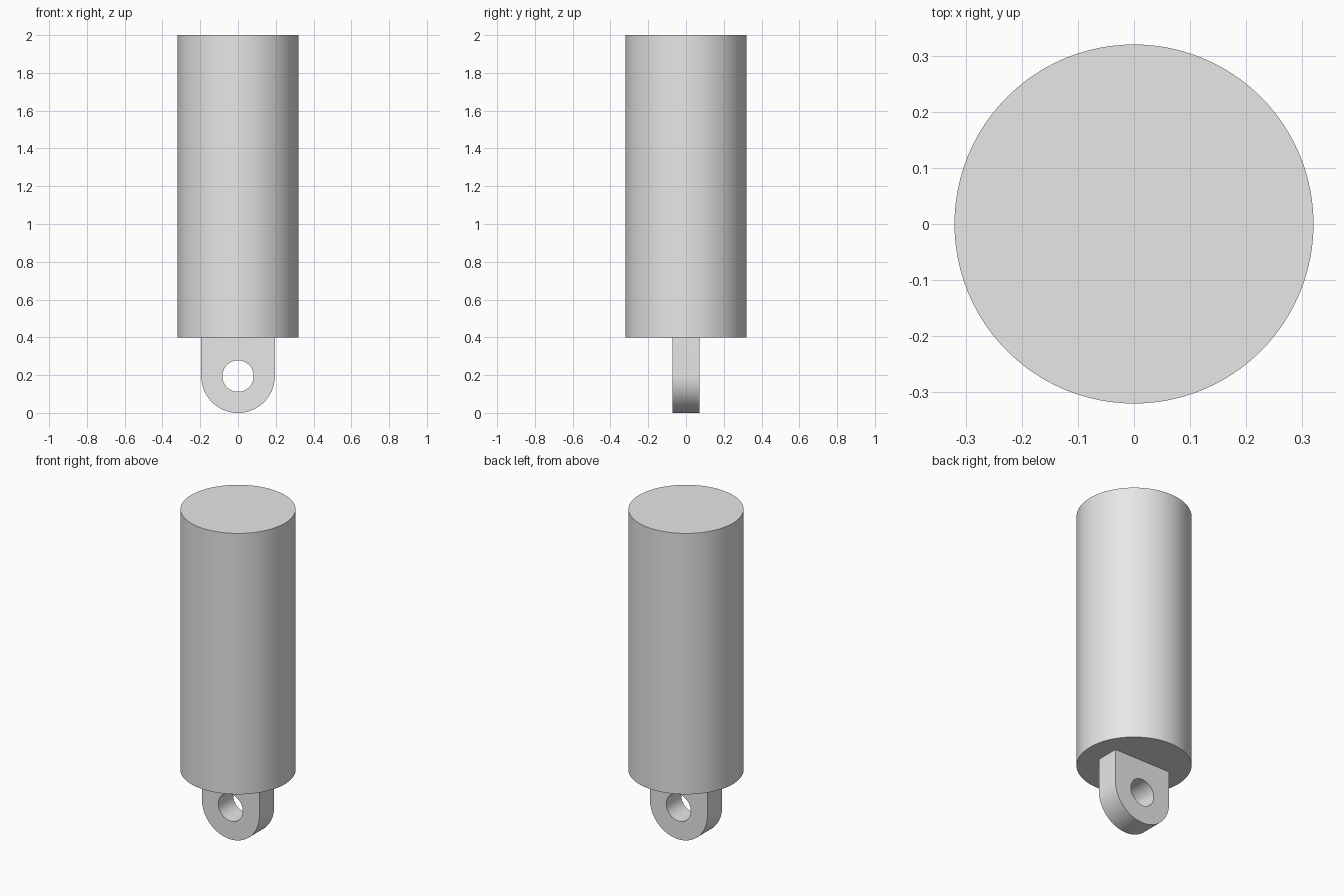
import bpy, bmesh, math
from mathutils import Vector

if "Cube" in bpy.data.objects:
    bpy.data.objects.remove(bpy.data.objects["Cube"], do_unlink=True)

RADIUS, TOP, BASE = 0.32, 2.0, 0.398
LUG_R, HOLE_R, LUG_HALF = 0.195, 0.083, 0.072

grey = bpy.data.materials.new("plain_grey")
grey.use_nodes = True
colour = (0.8, 0.8, 0.8, 1)
grey.diffuse_color = colour
grey.node_tree.nodes["Principled BSDF"].inputs["Base Color"].default_value = colour


def finish(obj):
    obj.data.materials.append(grey)
    bpy.ops.object.select_all(action='DESELECT')
    obj.select_set(True)
    bpy.context.view_layer.objects.active = obj
    bpy.ops.object.shade_smooth_by_angle(angle=math.radians(30))


def arc(radius, start, sweep, count):
    """Points on an arc in the front plane, around the pin hole."""
    return [Vector((radius * math.cos(start + sweep * i / count), -LUG_HALF,
                    LUG_R + radius * math.sin(start + sweep * i / count)))
            for i in range(count + 1)]


def closed_loop(bm, points):
    verts = [bm.verts.new(p) for p in points]
    return [bm.edges.new((v, verts[i - 1])) for i, v in enumerate(verts)]


# Cylinder body
bpy.ops.mesh.primitive_cylinder_add(vertices=96, radius=RADIUS, depth=TOP - BASE,
                                    location=(0, 0, (TOP + BASE) / 2))
body = bpy.context.object
body.name = "cylinder_body"
finish(body)

# Mounting lug: rounded plate with a round pin hole
bm = bmesh.new()
outline = arc(LUG_R, math.pi, math.pi, 48)
outline += [Vector((x, -LUG_HALF, BASE)) for x in (LUG_R, -LUG_R)]
hole = arc(HOLE_R, 0, math.tau, 48)[:-1]
edges = closed_loop(bm, outline) + closed_loop(bm, hole)
bmesh.ops.triangle_fill(bm, edges=edges, use_beauty=True, normal=(0, -1, 0))
extruded = bmesh.ops.extrude_face_region(bm, geom=bm.faces[:], use_keep_orig=True)
moved = [g for g in extruded["geom"] if isinstance(g, bmesh.types.BMVert)]
bmesh.ops.translate(bm, verts=moved, vec=(0, 2 * LUG_HALF, 0))
bmesh.ops.recalc_face_normals(bm, faces=bm.faces[:])
mesh = bpy.data.meshes.new("mounting_lug")
bm.to_mesh(mesh)
bm.free()
lug = bpy.data.objects.new("mounting_lug", mesh)
bpy.context.collection.objects.link(lug)
finish(lug)
